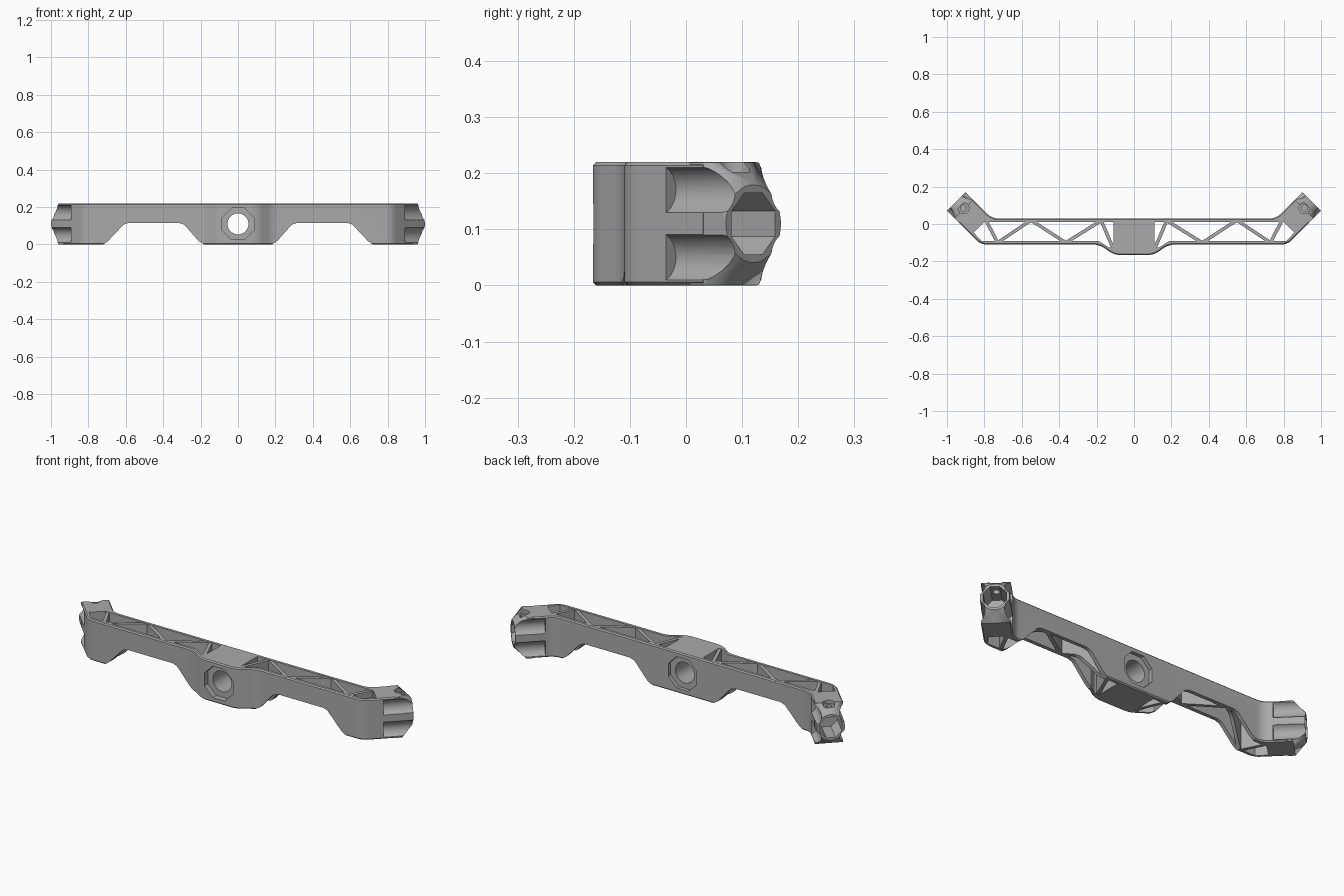
import bpy, bmesh, math
from mathutils import Matrix, Vector

cube = bpy.data.objects.get("Cube")
if cube:
    bpy.data.objects.remove(cube)

H = 0.22
MID = H / 2
grey = bpy.data.materials.new("plain grey")
grey.use_nodes = True
grey.diffuse_color = (0.4, 0.4, 0.4, 1)
grey.node_tree.nodes["Principled BSDF"].inputs["Base Color"].default_value = (0.4, 0.4, 0.4, 1)


def make(name, bm, matrix=Matrix()):
    bmesh.ops.transform(bm, matrix=matrix, verts=bm.verts)
    bmesh.ops.recalc_face_normals(bm, faces=bm.faces)
    mesh = bpy.data.meshes.new(name)
    bm.to_mesh(mesh)
    bm.free()
    mesh.materials.append(grey)
    ob = bpy.data.objects.new(name, mesh)
    bpy.context.scene.collection.objects.link(ob)
    return ob


def prism_bm(points, lo, hi):
    bm = bmesh.new()
    face = bm.faces.new([bm.verts.new((x, y, lo)) for x, y in points])
    top = bmesh.ops.extrude_face_region(bm, geom=[face])["geom"]
    bmesh.ops.translate(bm, vec=(0, 0, hi - lo),
                        verts=[g for g in top if isinstance(g, bmesh.types.BMVert)])
    return bm


def ring(radius, n):
    # A polygon with flat sides on its axes
    return [(radius * math.cos(math.tau * (i + .5) / n),
             radius * math.sin(math.tau * (i + .5) / n)) for i in range(n)]


def bake(ob):
    bpy.context.view_layer.update()
    ev = ob.evaluated_get(bpy.context.evaluated_depsgraph_get())
    mesh = bpy.data.meshes.new_from_object(ev)
    ob.modifiers.clear()
    ob.data = mesh


def combine(body, tool, operation="DIFFERENCE"):
    mod = body.modifiers.new("combine", "BOOLEAN")
    mod.operation, mod.solver, mod.object = operation, "EXACT", tool
    bake(body)
    bpy.data.objects.remove(tool)


def cut(body, points, lo, hi, matrix=Matrix()):
    combine(body, make("cutter", prism_bm(points, lo, hi), matrix))


# Bar outline, seen from above, with angled arms
half = [(.105, -.166), (.185, -.11), (.82, -.11), (.96, .03), (.86, .13), (.76, .03)]
outline = half + [(-x, y) for x, y in reversed(half)]
bm = prism_bm(outline, 0, H)
bends = [e for e in bm.edges
         if abs(e.verts[0].co.z - e.verts[1].co.z) > .1 and abs(e.verts[0].co.x) < .83]
bmesh.ops.bevel(bm, geom=bends, offset=.03, segments=5, profile=.5, affect="EDGES")
rims = [e for e in bm.edges if abs(e.verts[0].co.z - e.verts[1].co.z) < .001
        and len(e.link_faces) == 2
        and abs(sum((v.co.x for v in e.verts)) / 2) < .905]
bmesh.ops.bevel(bm, geom=rims, offset=.006, segments=1, affect="EDGES")
bar = make("mounting_bar", bm)

# Open bay with zigzag struts
cut(bar, [(.11, .01), (.80, .01), (.858, -.045), (.815, -.09),
          (.19, -.09), (.135, -.125), (.11, -.125)], -1, 1)
nodes = [(.112, -.13), (.175, .018), (.365, -.1), (.55, .02), (.73, -.1), (.79, .018)]
for a, b in zip(nodes, nodes[1:]):
    a, b = Vector(a), Vector(b)
    d = (b - a).normalized() * .009
    side = Vector((-d.y, d.x))
    combine(bar, make("strut", prism_bm([a + side, a - side, b - side, b + side],
                                        .002, H - .002)), "UNION")

# Arch below the bay
SIDEWAYS = Matrix.Rotation(math.pi / 2, 4, "X")
cut(bar, [(.165, -.02), (.185, .003), (.21, .018), (.275, .092), (.29, .107), (.315, .115),
          (.585, .115), (.61, .107), (.625, .092), (.695, .018), (.715, .004), (.74, -.02)],
    -1, 1, SIDEWAYS)

# Arm end: rectangle running into a round socket rim (arm axis is local X, inward)
ARM = Matrix.Translation((.95, .12, MID)) @ Matrix.Rotation(math.radians(225), 4, "Z")
ALONG = ARM @ Matrix.Rotation(math.pi / 2, 4, "Y")
bm = bmesh.new()
for d in (.056, .09):
    for y in (-.0695, .0695):
        for z in (-.1095, .1095):
            bm.verts.new((d, y, z))
for y, z in ring(.0695, 32):
    bm.verts.new((0, y, z))
bmesh.ops.convex_hull(bm, input=bm.verts)
combine(bar, make("arm_end", bm, ARM), "UNION")

# Grooves along both sides of the arm, leaving a rib between them
for sy in (-1, 1):
    for sz in (-1, 1):
        place = ALONG @ Matrix.Translation((sz * .06, sy * .09, 0))
        cut(bar, ring(.045, 28), -.02, .15, place)

# Octagonal socket and screw hole with counterbore
cut(bar, ring(.0595, 8), -.02, .13, ALONG)
screw = Matrix.Translation((.912, .085, 0))
cut(bar, ring(.017, 24), MID, .3, screw)
cut(bar, ring(.03, 24), H - .018, .3, screw)

# Mirror the finished side
mirror = bar.modifiers.new("mirror", "MIRROR")
mirror.use_axis = (True, False, False)
mirror.use_bisect_axis = (True, False, False)
bake(bar)

# Central through hole with octagonal recess on both faces
CENTRE = Matrix.Translation((0, 0, MID)) @ SIDEWAYS
cut(bar, ring(.056, 40), -1, 1, CENTRE)
cut(bar, ring(.0915, 8), .135, 1, CENTRE)
cut(bar, ring(.0915, 8), -1, -.01, CENTRE)

bpy.ops.object.select_all(action="DESELECT")
bar.select_set(True)
bpy.context.view_layer.objects.active = bar
bpy.ops.object.shade_smooth_by_angle(angle=math.radians(30))
